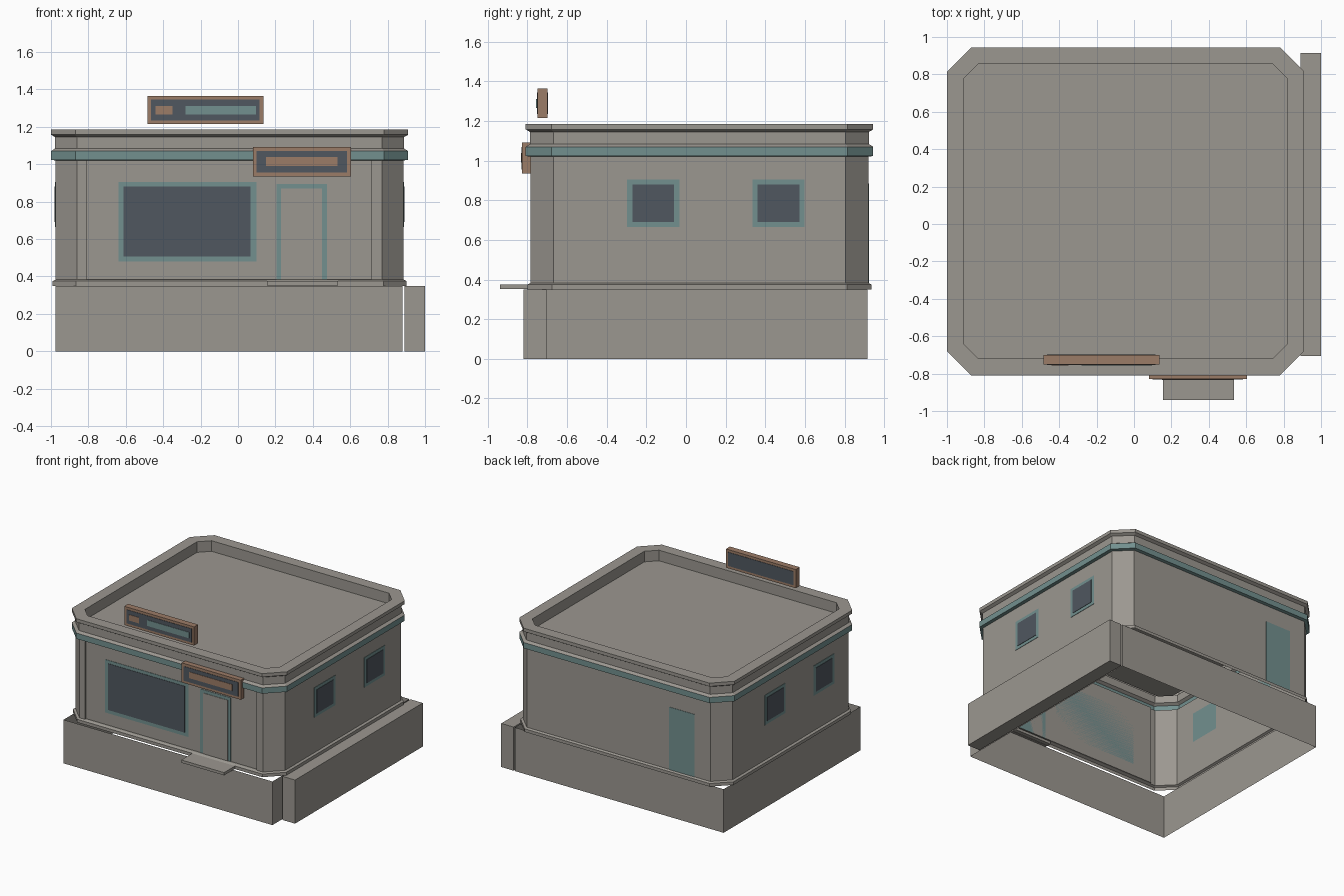
import bpy
import bmesh
from mathutils import Vector

cube = bpy.data.objects.get("Cube")
if cube:
    bpy.data.objects.remove(cube)


def material(name, rgb):
    m = bpy.data.materials.new(name)
    m.use_nodes = True
    m.diffuse_color = (*rgb, 1)
    m.node_tree.nodes["Principled BSDF"].inputs["Base Color"].default_value = (*rgb, 1)
    return m


grey = material("warm_grey", (0.33, 0.31, 0.28))
teal = material("muted_teal", (0.17, 0.28, 0.275))
glass = material("dark_slate", (0.08, 0.096, 0.115))
brown = material("copper_brown", (0.33, 0.2, 0.135))


def finish(name, bm, *mats):
    bmesh.ops.recalc_face_normals(bm, faces=bm.faces)
    mesh = bpy.data.meshes.new(name)
    bm.to_mesh(mesh)
    bm.free()
    for m in mats:
        mesh.materials.append(m)
    obj = bpy.data.objects.new(name, mesh)
    bpy.context.collection.objects.link(obj)
    return obj


def box(name, x, y, z, mat, open_ends=False):
    """Box from (min, max) ranges, optionally without top and bottom."""
    bm = bmesh.new()
    bmesh.ops.create_cube(bm, size=1)
    for v in bm.verts:
        v.co = Vector([r[0] if c < 0 else r[1] for c, r in zip(v.co, (x, y, z))])
    if open_ends:
        bm.normal_update()
        ends = [f for f in bm.faces if abs(f.normal.z) > 0.5]
        bmesh.ops.delete(bm, geom=ends, context="FACES_ONLY")
    return finish(name, bm, mat)


def plate(name, axis, at, out, across, z, mat, layer=1):
    """Thin plate on a wall; each layer stands a little prouder."""
    depth = sorted((at, at + out * 0.003 * layer))
    x, y = (depth, across) if axis == "x" else (across, depth)
    return box(name, x, y, z, mat)


# Building shell: chamfered rings following the wall, band and parapet profile
CX, CY, HX, HY, CHAMFER = -0.045, 0.068, 0.955, 0.877, 0.13


def ring(bm, inset, z):
    hx, hy = HX - inset, HY - inset
    c = CHAMFER - inset * 0.586
    corners = [(hx, hy - c), (hx - c, hy), (c - hx, hy), (-hx, hy - c),
               (-hx, c - hy), (c - hx, -hy), (hx - c, -hy), (hx, c - hy)]
    return [bm.verts.new((CX + x, CY + y, z)) for x, y in corners]


profile = [(0.008, 0.35), (0.008, 0.375), (0.025, 0.383), (0.025, 1.02),
           (0, 1.024), (0, 1.07), (0.022, 1.084), (0.022, 1.145),
           (0, 1.158), (0, 1.185), (0.09, 1.185), (0.09, 1.10)]
WALL, BAND = 2, (3, 4)
bm = bmesh.new()
rings = [ring(bm, *p) for p in profile]
front = None
for i, (low, high) in enumerate(zip(rings, rings[1:])):
    for k in range(8):
        n = (k + 1) % 8
        f = bm.faces.new((low[k], low[n], high[n], high[k]))
        f.material_index = int(i in BAND)
        if i == WALL and k == 5:
            front = f
bm.faces.new(rings[-1])

# Recessed shopfront panel
LEFT, RIGHT, RECESS = -0.81, 0.715, 0.015
pieces = [front]
for x in (LEFT, RIGHT):
    geom = set(pieces)
    for f in pieces:
        geom.update(f.edges, f.verts)
    cut = bmesh.ops.bisect_plane(bm, geom=list(geom), plane_co=(x, 0, 0), plane_no=(1, 0, 0))
    pieces = [g for g in cut["geom"] if isinstance(g, bmesh.types.BMFace)]
panel = [f for f in pieces if LEFT < f.calc_center_median().x < RIGHT
         and f.calc_area() > 0.5]
pushed = bmesh.ops.extrude_face_region(bm, geom=panel)
moved = [g for g in pushed["geom"] if isinstance(g, bmesh.types.BMVert)]
bmesh.ops.translate(bm, verts=moved, vec=(0, RECESS, 0))
bmesh.ops.delete(bm, geom=[f for f in panel if f.is_valid], context="FACES_ONLY")
finish("building_shell", bm, grey, teal)

# Foundation, side ramp block and doorstep
box("foundation", (-0.975, 0.88), (-0.82, 0.915), (0, 0.35), grey, open_ends=True)
box("side_block", (0.89, 1.0), (-0.705, 0.915), (0, 0.35), grey)
box("doorstep", (0.155, 0.535), (-0.94, -0.77), (0.353, 0.375), grey)

# Front window and door
wall_front = CY - HY + 0.025
panel_y = wall_front + RECESS
plate("front_window_frame", "y", panel_y, -1, (-0.64, 0.10), (0.48, 0.905), teal)
plate("front_window_glass", "y", panel_y, -1, (-0.612, 0.068), (0.508, 0.88), glass, 2)
plate("front_door_frame", "y", panel_y, -1, (0.205, 0.475), (0.383, 0.895), teal)
plate("front_door", "y", panel_y, -1, (0.23, 0.45), (0.383, 0.87), grey, 2)

# Back door
plate("back_door", "y", CY + HY - 0.025, 1, (-0.72, -0.495), (0.383, 0.885), teal)

# Side windows
for side, out, centres in (("right", 1, (-0.165, 0.467)), ("left", -1, (-0.355, 0.265))):
    wall = CX + out * (HX - 0.025)
    for c in centres:
        plate(side + "_window_frame", "x", wall, out, (c - 0.132, c + 0.132), (0.665, 0.905), teal)
        plate(side + "_window_glass", "x", wall, out, (c - 0.105, c + 0.105), (0.69, 0.88), glass, 2)

# Roof sign
box("roof_sign", (-0.485, 0.135), (-0.75, -0.70), (1.215, 1.365), brown)
for y, out in ((-0.75, -1), (-0.70, 1)):
    plate("roof_sign_panel", "y", y, out, (-0.465, 0.115), (1.235, 1.345), glass)
plate("roof_sign_badge", "y", -0.75, -1, (-0.44, -0.35), (1.265, 1.312), brown, 2)
plate("roof_sign_stripe", "y", -0.75, -1, (-0.28, 0.095), (1.265, 1.312), teal, 2)

# Sign above the door
box("door_sign", (0.08, 0.605), (-0.828, -0.785), (0.935, 1.092), brown)
plate("door_sign_panel", "y", -0.828, -1, (0.1, 0.582), (0.955, 1.07), glass)
plate("door_sign_stripe", "y", -0.828, -1, (0.15, 0.532), (0.99, 1.04), brown, 2)
